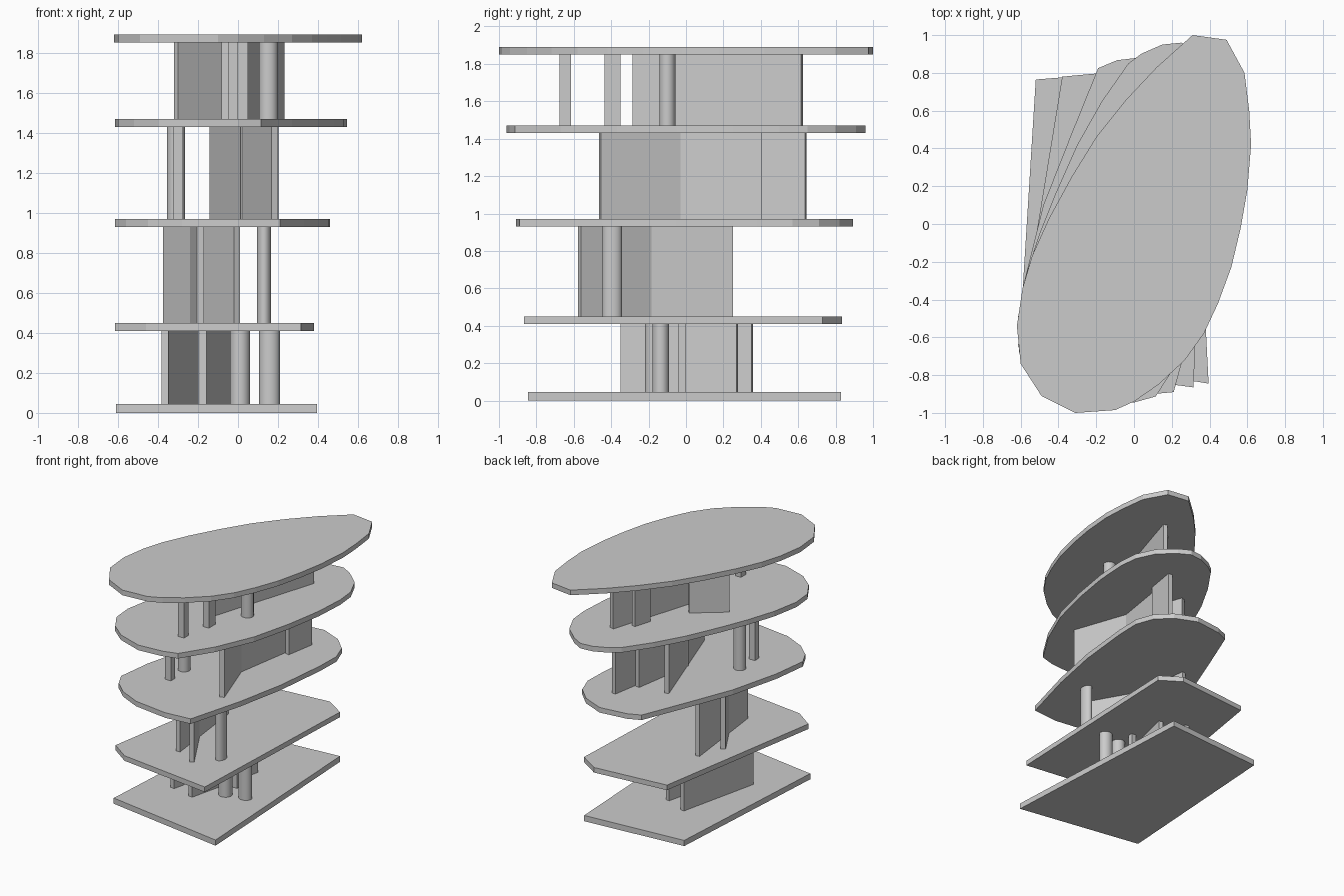
import bpy
import bmesh
import math
from mathutils import Vector

cube = bpy.data.objects.get("Cube")
if cube:
    bpy.data.objects.remove(cube, do_unlink=True)

# One plain grey for everything
grey = bpy.data.materials.new("plain grey")
grey.use_nodes = True
colour = (0.6, 0.6, 0.6, 1)
grey.diffuse_color = colour
grey.node_tree.nodes["Principled BSDF"].inputs["Base Color"].default_value = colour


def prism(name, outline, z0, z1):
    """Extrude a flat outline from z0 up to z1."""
    bm = bmesh.new()
    face = bm.faces.new([bm.verts.new((x, y, z0)) for x, y in outline])
    side = bmesh.ops.extrude_face_region(bm, geom=[face])["geom"]
    top = [v for v in side if isinstance(v, bmesh.types.BMVert)]
    bmesh.ops.translate(bm, verts=top, vec=(0, 0, z1 - z0))
    bmesh.ops.recalc_face_normals(bm, faces=bm.faces)
    mesh = bpy.data.meshes.new(name)
    bm.to_mesh(mesh)
    bm.free()
    mesh.materials.append(grey)
    obj = bpy.data.objects.new(name, mesh)
    bpy.context.collection.objects.link(obj)
    return obj


def wall(name, start, end, level, thick=0.035):
    a, b = Vector(start), Vector(end)
    d = (b - a).normalized()
    n = Vector((-d.y, d.x)) * thick / 2
    prism(name, [a - n, b - n, b + n, a + n], *level)


def post(name, x, y, w, d, level):
    prism(name, [(x + i * w / 2, y + j * d / 2)
                 for i, j in ((-1, -1), (1, -1), (1, 1), (-1, 1))], *level)


def column(name, x, y, rx, ry, level):
    steps = [math.tau * i / 32 for i in range(32)]
    obj = prism(name, [(x + rx * math.cos(t), y + ry * math.sin(t)) for t in steps], *level)
    bpy.ops.object.select_all(action="DESELECT")
    obj.select_set(True)
    bpy.context.view_layer.objects.active = obj
    bpy.ops.object.shade_smooth_by_angle()


# Floor slabs, turning from a four-sided plate to an oval
prism("floor_1", [(-.61, -.68), (.395, -.845), (.31, .83), (-.52, .765)], 0, .045)
prism("floor_2", [(-.615, -.65), (-.46, -.76), (.315, -.865), (.38, .73),
                  (.22, .835), (-.38, .78)], .41, .45)
prism("floor_3", [(-.615, -.58), (-.56, -.69), (-.45, -.79), (-.28, -.87), (0, -.91),
                  (.21, -.89), (.33, -.45), (.41, -.05), (.455, .38), (.46, .57),
                  (.41, .71), (.3, .82), (.13, .893), (-.09, .867), (-.19, .825),
                  (-.33, .48), (-.48, .1), (-.58, -.3)], .93, .97)
prism("floor_4", [(-.615, -.5), (-.6, -.66), (-.52, -.79), (-.4, -.89), (-.2, -.96),
                  (0, -.945), (.115, -.913), (.27, -.67), (.4, -.37), (.48, -.05),
                  (.53, .25), (.545, .5), (.53, .65), (.46, .8), (.34, .91), (.25, .96),
                  (.15, .95), (.04, .902), (-.03, .85), (-.17, .65), (-.3, .42),
                  (-.42, .15), (-.5, -.05), (-.575, -.28)], 1.43, 1.47)
prism("roof", [(-.62, -.54), (-.6, -.74), (-.49, -.91), (-.31, -1), (-.1, -.985),
               (0, -.94), (.13, -.85), (.27, -.72), (.37, -.58), (.445, -.42),
               (.515, -.23), (.565, -.02), (.6, .18), (.62, .42), (.61, .6), (.585, .8),
               (.49, .975), (.31, 1), (.12, .83), (-.04, .66), (-.2, .46), (-.33, .25),
               (-.45, .03), (-.54, -.17), (-.59, -.34)], 1.85, 1.89)

# First storey
level = (.045, .41)
wall("storey_1_left_wall", (-.365, -.3), (-.215, .355), level)
wall("storey_1_centre_wall", (-.175, -.345), (-.03, .275), level)
column("storey_1_outer_column", .158, -.135, .052, .045, level)
column("storey_1_inner_column", .01, -.17, .05, .05, level)
post("storey_1_post", 0, -.02, .04, .04, level)

# Second storey, two crossing walls
level = (.45, .93)
wall("storey_2_diagonal_wall", (-.005, -.57), (-.36, .05), level)
wall("storey_2_straight_wall", (-.188, -.48), (-.275, .25), level)
column("storey_2_column", .13, -.395, .036, .052, level)

# Third storey
level = (.97, 1.43)
wall("storey_3_diagonal_wall", (.183, -.46), (-.125, .42), level)
wall("storey_3_middle_wall", (.03, -.05), (.11, .45), level)
wall("storey_3_back_wall", (.145, .405), (.185, .64), level)
column("storey_3_column", -.31, -.23, .045, .045, level)
post("storey_3_post", -.3, -.42, .05, .05, level)

# Fourth storey
level = (1.47, 1.85)
wall("storey_4_long_wall", (-.065, -.28), (.215, .62), level)
wall("storey_4_cross_wall", (-.31, -.1), (-.08, .08), level)
wall("storey_4_back_wall", (.07, .36), (.11, .5), level)
column("storey_4_column", .152, -.1, .047, .043, level)
post("storey_4_front_post", -.025, -.645, .05, .06, level)
post("storey_4_rear_post", .025, -.393, .05, .085, level)
